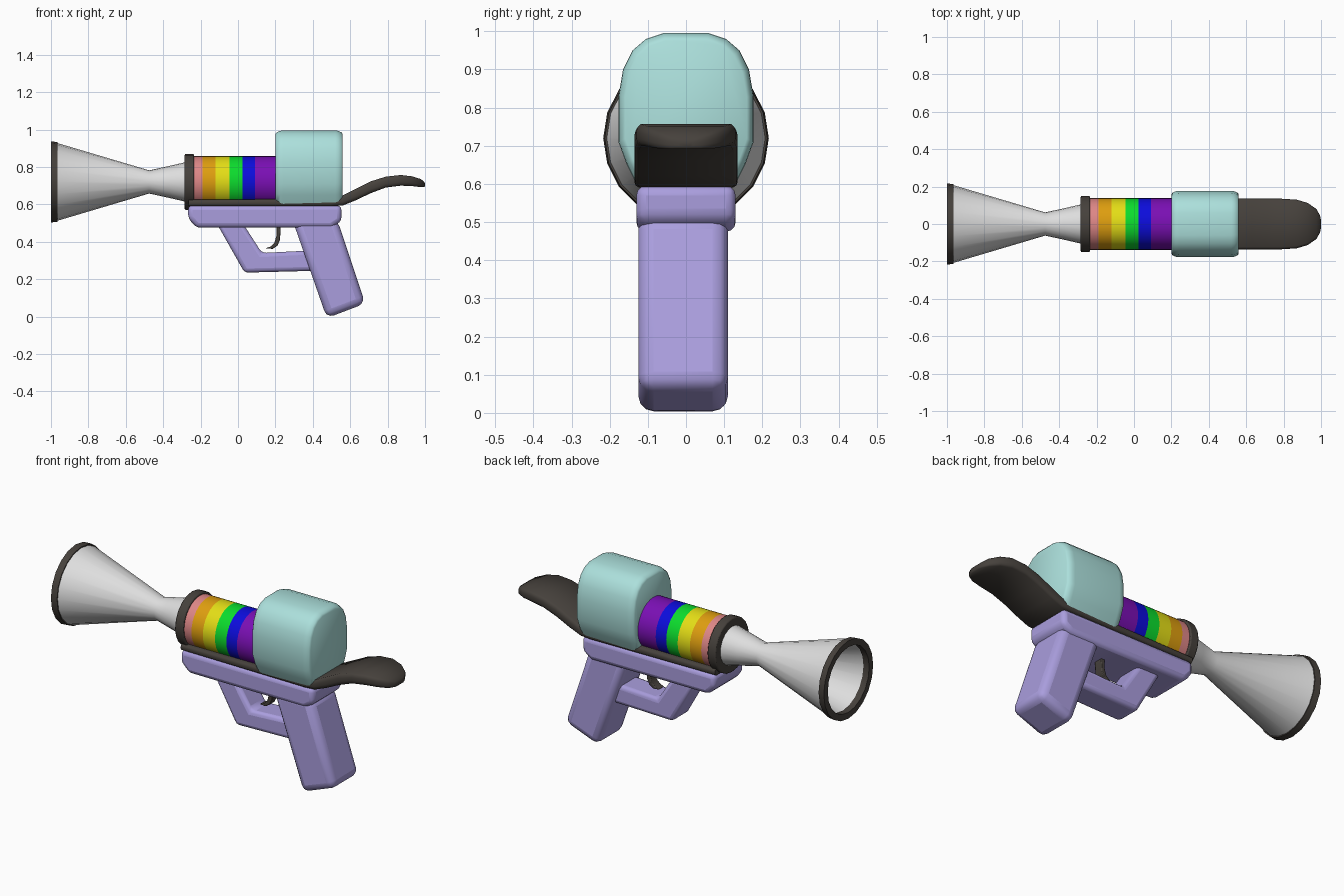
import bpy, bmesh, math

cube = bpy.data.objects.get("Cube")
if cube:
    bpy.data.objects.remove(cube, do_unlink=True)

AXIS_Z = 0.72   # height of the barrel axis


def material(name, *srgb):
    rgb = [(c / 255 / 12.92) if c < 11 else ((c / 255 + 0.055) / 1.055) ** 2.4 for c in srgb]
    m = bpy.data.materials.new(name)
    m.use_nodes = True
    m.diffuse_color = (*rgb, 1)
    m.node_tree.nodes["Principled BSDF"].inputs["Base Color"].default_value = (*rgb, 1)
    return m


LILAC = material("lilac", 170, 158, 222)
DARK = material("charcoal", 70, 65, 60)
WHITE = material("pale grey", 222, 222, 222)
TEAL = material("pale teal", 172, 224, 220)
STRIPES = [material("pink", 222, 135, 135), material("orange", 222, 158, 15),
           material("yellow", 228, 222, 22), material("green", 12, 220, 45),
           material("blue", 12, 12, 220), material("purple", 122, 15, 180)]


def finish(name, bm, mats, bevel=0, segments=3, angle=35):
    bmesh.ops.recalc_face_normals(bm, faces=bm.faces)
    mesh = bpy.data.meshes.new(name)
    bm.to_mesh(mesh)
    bm.free()
    ob = bpy.data.objects.new(name, mesh)
    bpy.context.collection.objects.link(ob)
    for m in mats:
        mesh.materials.append(m)
    if bevel:
        mod = ob.modifiers.new("Rounded edges", "BEVEL")
        mod.width, mod.segments = bevel, segments
        mod.limit_method, mod.angle_limit = "ANGLE", math.radians(40)
    bpy.ops.object.select_all(action="DESELECT")
    ob.select_set(True)
    bpy.context.view_layer.objects.active = ob
    bpy.ops.object.shade_smooth_by_angle(angle=math.radians(angle))
    return ob


def loft(rings, caps=True, closed=False):
    """Skin a row of equal point rings."""
    bm = bmesh.new()
    rows = [[bm.verts.new(p) for p in ring] for ring in rings]
    pairs = list(zip(rows, rows[1:])) + ([(rows[-1], rows[0])] if closed else [])
    for a, b in pairs:
        for i in range(len(a)):
            j = (i + 1) % len(a)
            bm.faces.new((a[i], a[j], b[j], b[i]))
    if caps and not closed:
        bm.faces.new(rows[0])
        bm.faces.new(rows[-1])
    return bm


def lathe(profile, sides=20, **kw):
    """Turn (x, radius) points around the barrel axis."""
    turn = [2 * math.pi * i / sides for i in range(sides)]
    return loft([[(x, r * math.cos(t), AXIS_Z + r * math.sin(t)) for t in turn]
                 for x, r in profile], **kw)


def side_prism(outline, y0, y1):
    """Extrude an (x, z) outline across the width."""
    return loft([[(x, y, z) for x, z in outline] for y in (y0, y1)])


# Flared nozzle, hollow from the mouth to the throat
finish("nozzle", lathe([(-0.47, 0.035), (-0.97, 0.19), (-0.97, 0.209), (-0.475, 0.062),
                        (-0.37, 0.085), (-0.27, 0.108)]), [WHITE])
finish("nozzle_rim", lathe([(-1, 0.182), (-1, 0.217), (-0.965, 0.213), (-0.965, 0.182)],
                           closed=True), [DARK])
finish("barrel_collar", lathe([(-0.285, 0.1), (-0.285, 0.15), (-0.235, 0.15), (-0.235, 0.1)],
                              closed=True), [DARK], 0.006, 2)

# Striped barrel: one lathe, coloured by position along x
stops = [-0.24, -0.19, -0.12, -0.045, 0.025, 0.09, 0.23]
bm = lathe([(x, 0.138) for x in stops], sides=32)
for f in bm.faces:
    x = f.calc_center_median().x
    f.material_index = min(sum(x > s for s in stops[1:]), 5)
finish("striped_barrel", bm, STRIPES)

# Rear housing: rounded cross-section with softened ends
half = [(0.06, 0.995), (0.105, 0.98), (0.14, 0.95), (0.165, 0.9), (0.177, 0.83),
        (0.177, 0.71), (0.155, 0.65), (0.13, 0.6)]
section = half + [(-y, z) for y, z in reversed(half)]
rings = []
for x, s in ((0.2, 0.9), (0.207, 0.95), (0.225, 0.99), (0.24, 1), (0.52, 1), (0.535, 0.99),
             (0.553, 0.95), (0.56, 0.9)):
    rings.append([(x, y * s, 0.8 + (z - 0.8) * s) for y, z in section])
finish("rear_housing", loft(rings), [TEAL], angle=50)

# Tray that sweeps back into the curved tail: x, bottom, top, half width
stations = [(-0.265, 0.59, 0.625, 0.125), (0.5, 0.59, 0.63, 0.135), (0.56, 0.594, 0.648, 0.135),
            (0.63, 0.622, 0.683, 0.135), (0.71, 0.66, 0.723, 0.135), (0.79, 0.69, 0.748, 0.135),
            (0.87, 0.7, 0.757, 0.13), (0.93, 0.698, 0.75, 0.112), (0.975, 0.692, 0.736, 0.08),
            (0.995, 0.692, 0.722, 0.045), (1, 0.697, 0.712, 0.02)]
rings = []
for x, lo, hi, w in stations:
    mid, h, inset = (lo + hi) / 2, (hi - lo) / 2, 0.012
    edge = [(w - inset, h), (w - inset / 4, h * 0.7), (w, h * 0.3)]
    quad = edge + [(y, -z) for y, z in reversed(edge)]
    quad += [(-y, -z) for y, z in quad]
    rings.append([(x, y, mid + z) for y, z in quad])
finish("tray_and_tail", loft(rings), [DARK], angle=50)

# Lilac frame, grip and guard
finish("frame", side_prism([(-0.267, 0.595), (-0.267, 0.525), (-0.22, 0.475), (0.5, 0.475),
                            (0.553, 0.51), (0.553, 0.595)], -0.13, 0.13), [LILAC], 0.025)
finish("grip", side_prism([(0.29, 0.52), (0.53, 0.52), (0.68, 0.07), (0.475, -0.008)],
                          -0.125, 0.11), [LILAC], 0.04)
finish("trigger_guard", side_prism([(-0.115, 0.5), (0.025, 0.5), (0.128, 0.34), (0.42, 0.355),
                                    (0.42, 0.245), (0.035, 0.235)], -0.075, 0.075),
       [LILAC], 0.022)

# Hooked trigger
hook = [(0.205, 0.49), (0.205, 0.43), (0.195, 0.395), (0.175, 0.375), (0.148, 0.365),
        (0.185, 0.362), (0.21, 0.378), (0.225, 0.41), (0.228, 0.49)]
finish("trigger", side_prism(hook, -0.025, 0.025), [DARK], 0.004, 2)
